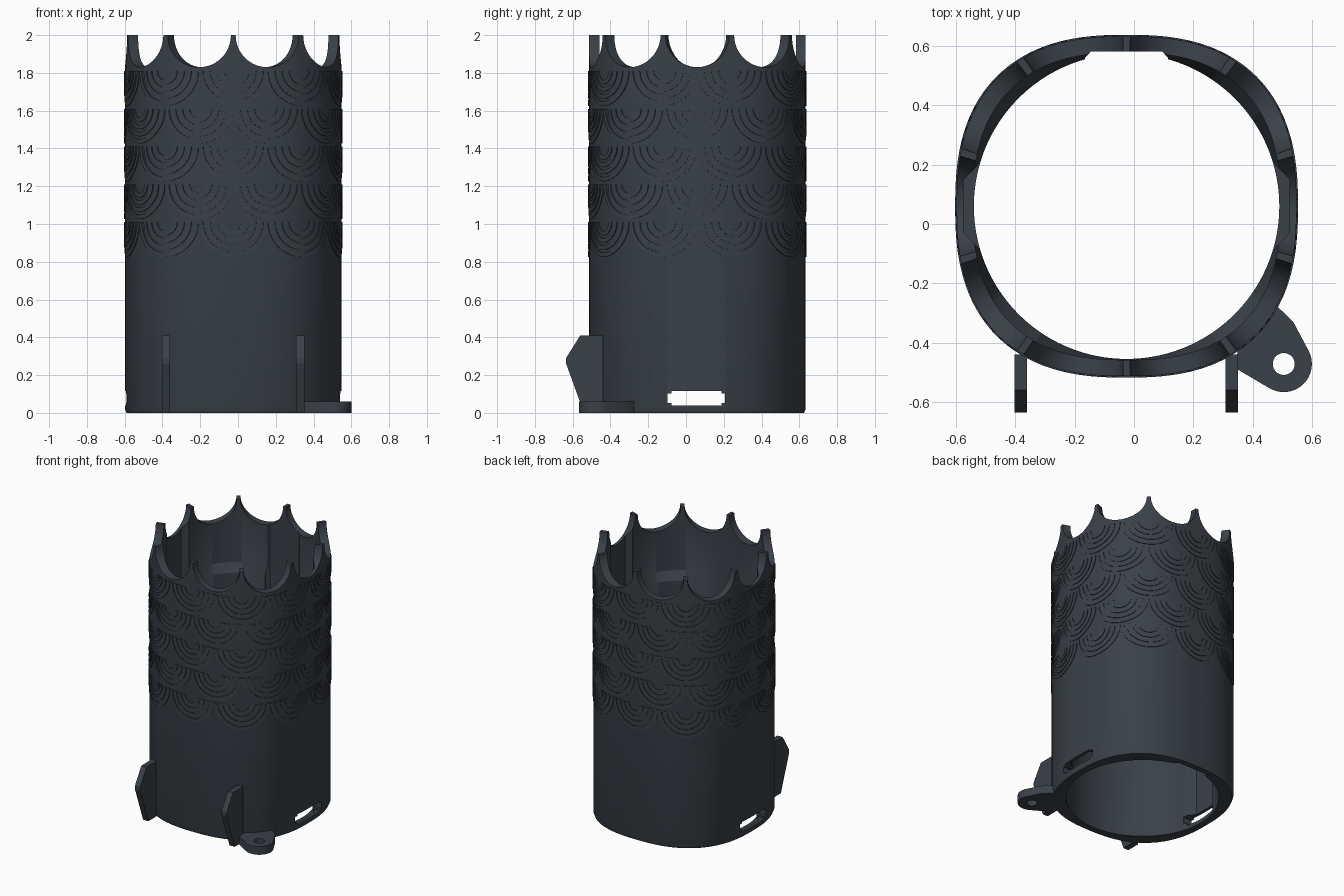
import bpy, bmesh, math

cube = bpy.data.objects.get("Cube")
if cube:
    bpy.data.objects.remove(cube, do_unlink=True)

CX, CY = -0.025, 0.06      # sleeve axis
HALF = 0.573               # half width of the rounded-square outline
WALL = 0.055
TIPS = 10
STEP = 2 * math.pi / TIPS

mat = bpy.data.materials.new("dark slate")
mat.use_nodes = True
SLATE = (0.042, 0.052, 0.064, 1)
mat.diffuse_color = SLATE
mat.node_tree.nodes["Principled BSDF"].inputs["Base Color"].default_value = SLATE


def outline(angle, half):
    """Radius of the rounded square at an angle."""
    n = 2.5
    c, s = abs(math.cos(angle)), abs(math.sin(angle))
    return half / (c ** n + s ** n) ** (1 / n)


def at(angle, radius, z):
    return (CX + radius * math.cos(angle), CY + radius * math.sin(angle), z)


def finish(name, bm, smooth=False):
    bmesh.ops.recalc_face_normals(bm, faces=bm.faces)
    mesh = bpy.data.meshes.new(name)
    bm.to_mesh(mesh)
    bm.free()
    ob = bpy.data.objects.new(name, mesh)
    bpy.context.collection.objects.link(ob)
    mesh.materials.append(mat)
    if smooth:
        activate(ob)
        bpy.ops.object.shade_smooth_by_angle(angle=math.radians(30))
    return ob


def activate(ob):
    bpy.ops.object.select_all(action="DESELECT")
    ob.select_set(True)
    bpy.context.view_layer.objects.active = ob


def prism(name, points, direction):
    """Extrude a flat polygon of 3D points along a direction."""
    bm = bmesh.new()
    face = bm.faces.new([bm.verts.new(p) for p in points])
    out = bmesh.ops.extrude_face_region(bm, geom=[face])
    moved = [v for v in out["geom"] if isinstance(v, bmesh.types.BMVert)]
    bmesh.ops.translate(bm, verts=moved, vec=direction)
    return finish(name, bm)


def cut(ob, cutter):
    cutter.hide_render = True
    mod = ob.modifiers.new("cut", "BOOLEAN")
    mod.operation, mod.solver, mod.object = "DIFFERENCE", "EXACT", cutter
    activate(ob)
    bpy.ops.object.modifier_apply(modifier=mod.name)
    bpy.data.objects.remove(cutter, do_unlink=True)


# Sleeve: rounded-square wall with a scalloped crown and a round bore
def sleeve():
    columns = []
    tip_half, segs = 0.022, 24
    for k in range(TIPS):
        centre = -math.pi / 2 + (k + 0.5) * STEP
        for i in range(segs + 1):
            phi = math.pi * i / segs
            angle = centre - (STEP / 2 - tip_half) * math.cos(phi)
            columns.append((angle, 2 - 0.17 * math.sin(phi)))
    bm = bmesh.new()
    loops = []
    for angle, top in columns:
        r, ri, bore = outline(angle, HALF), outline(angle, HALF - WALL), 0.515
        section = [(r - 0.008, 0), (r, 0.02), (r, top), (ri, top),
                   (ri, 1.53), (bore, 1.47), (bore, 0)]
        loops.append([bm.verts.new(at(angle, *p)) for p in section])
    for a, b in zip(loops, loops[1:] + loops[:1]):
        for j in range(len(a)):
            k = (j + 1) % len(a)
            bm.faces.new((a[j], b[j], b[k], a[k]))
    return finish("sleeve", bm)


body = sleeve()

# Flared channels inside the two sides, shallow one at the back
for side in (-1, 1):
    pts = [(0.4, -0.24), (0.55, -0.09), (0.55, 0.09), (0.4, 0.24)]
    cut(body, prism("side_channel", [(CX + side * x, CY + y, 0.03) for x, y in pts],
                    (0, 0, 2.1)))
pts = [(-0.14, 0.4), (-0.14, 0.5), (-0.12, 0.522), (0.12, 0.522), (0.14, 0.5), (0.14, 0.4)]
cut(body, prism("back_channel", [(CX + x, CY + y, -0.1) for x, y in pts], (0, 0, 2.2)))

# Slot through both sides near the foot, with notched ends
for y, low, high in ((0.132, 0.04, 0.115), (0.152, 0.052, 0.103)):
    cut(body, prism("slot", [(-1, 0.055 - y, low), (-1, 0.055 + y, low),
                             (-1, 0.055 + y, high), (-1, 0.055 - y, high)], (2, 0, 0)))
activate(body)
bpy.ops.object.shade_smooth_by_angle(angle=math.radians(30))


# Scale pattern: rows of concentric half rings raised on the wall
def half_ring(bm, angle, z, radius, width=0.022, segs=20):
    previous = first = None
    for i in range(segs + 1):
        t = math.pi * i / segs
        ring = []
        for rad, lift in ((radius - width, -0.006), (radius - width, 0.005),
                          (radius, 0.005), (radius, -0.006)):
            a = angle + rad * math.cos(t) / 0.59
            ring.append(bm.verts.new(at(a, outline(a, HALF) + lift, z - rad * math.sin(t))))
        if previous:
            for j in range(4):
                k = (j + 1) % 4
                bm.faces.new((previous[j], ring[j], ring[k], previous[k]))
        first = first or ring
        previous = ring
    bm.faces.new(first)
    bm.faces.new(previous)


bm = bmesh.new()
for row in range(5):
    for k in range(TIPS):
        angle = -math.pi / 2 + (k + 0.5 * (row % 2)) * STEP
        for radius in (0.184, 0.146, 0.108, 0.07):
            half_ring(bm, angle, 1.81 - 0.2 * row, radius)
finish("scale_ridges", bm, smooth=True)

# Two hooked fins on the front
fin = [(-0.44, 0), (-0.54, 0), (-0.635, 0.262), (-0.635, 0.29), (-0.56, 0.41), (-0.44, 0.41)]
for name, x in (("right_fin", -0.403), ("left_fin", 0.308)):
    prism(name, [(x, y, z) for y, z in fin], (0.043, 0, 0))

# Mounting ear with a round hole
ex, ey, er = 0.505, -0.472, 0.095
ear = [(0.36, -0.37), (0.34, -0.485)]
for i in range(17):
    a = math.radians(-122 + 150 * i / 16)
    ear.append((ex + er * math.cos(a), ey + er * math.sin(a)))
ear += [(0.537, -0.33), (0.475, -0.27), (0.42, -0.31)]
lug = prism("mounting_ear", [(x, y, 0) for x, y in ear], (0, 0, 0.06))
hole = [(ex + 0.037 * math.cos(i * math.pi / 16), ey + 0.037 * math.sin(i * math.pi / 16), -0.1)
        for i in range(32)]
cut(lug, prism("ear_hole", hole, (0, 0, 0.3)))
activate(lug)
bpy.ops.object.shade_smooth_by_angle(angle=math.radians(30))
